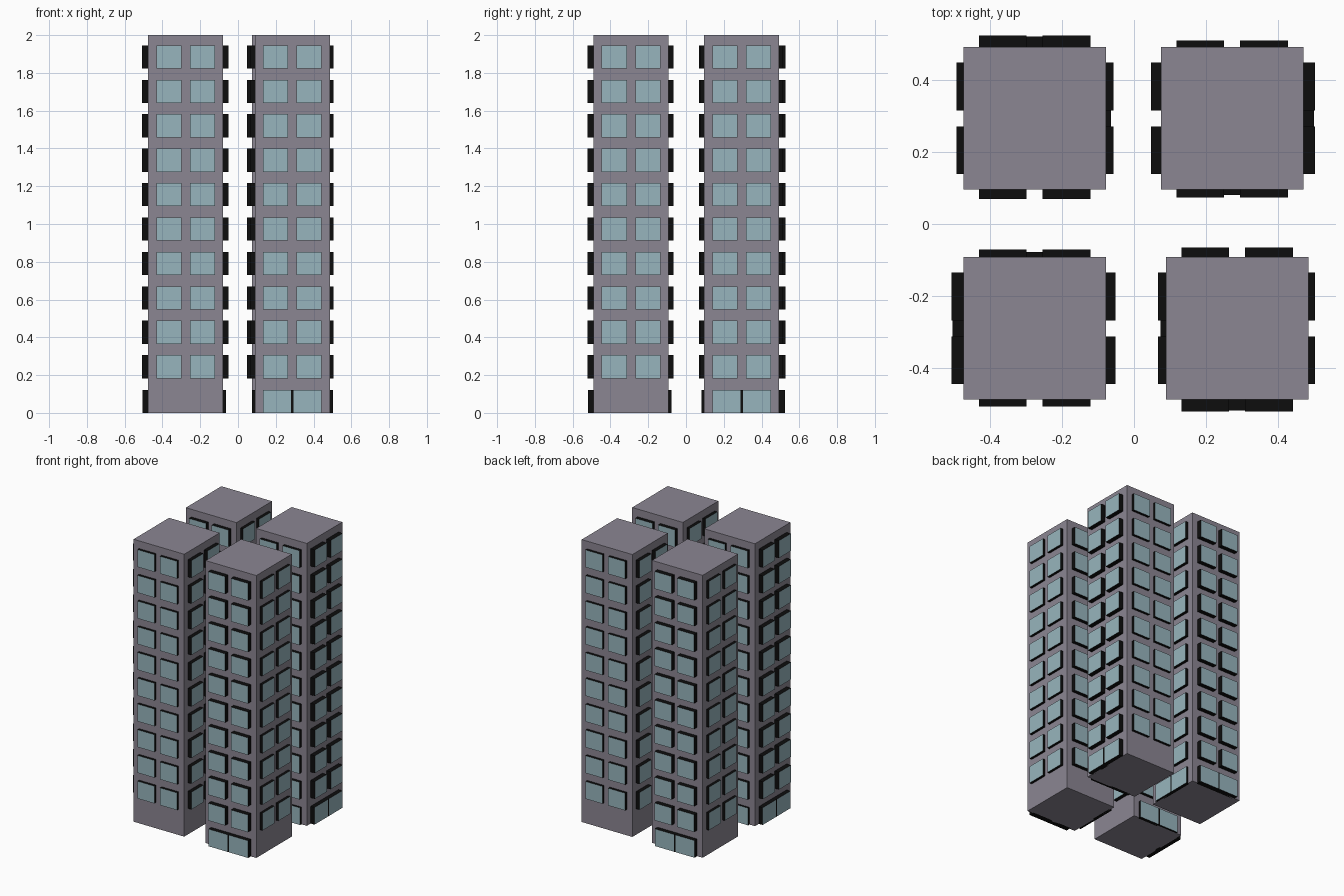
import bpy, bmesh
from math import radians
from mathutils import Matrix

if "Cube" in bpy.data.objects:
    bpy.data.objects.remove(bpy.data.objects["Cube"])

HALF, HEIGHT = 0.1985, 2.0       # tower half width and height
U_IN, U_OUT = 0.0225, 0.1555     # window inner / outer edge from the face centre
WIN_H, PITCH, FIRST = 0.123, 0.1822, 0.183


def material(name, rgb):
    m = bpy.data.materials.new(name)
    m.diffuse_color = (*rgb, 1)
    m.use_nodes = True
    m.node_tree.nodes["Principled BSDF"].inputs["Base Color"].default_value = m.diffuse_color
    return m


WALL = material("wall", (0.26, 0.24, 0.29))
FRAME = material("frame", (0.004, 0.004, 0.004))
GLASS = material("glass", (0.31, 0.46, 0.51))


def box(bm, u0, u1, z0, z1, depth, turn, glass=True):
    """Black box standing out of a wall, with a glass outer face."""
    y0, y1 = HALF - 0.01, HALF + depth
    mat = (Matrix.Rotation(turn, 4, 'Z')
           @ Matrix.Translation(((u0 + u1) / 2, (y0 + y1) / 2, (z0 + z1) / 2))
           @ Matrix.Diagonal((u1 - u0, y1 - y0, z1 - z0, 1)))
    verts = bmesh.ops.create_cube(bm, size=1, matrix=mat)["verts"]
    out = Matrix.Rotation(turn, 3, 'Z').col[1]
    faces = {f for v in verts for f in v.link_faces}
    front = max(faces, key=lambda f: f.calc_center_median().dot(out))
    front.material_index = 1 if glass else 0


def finish(bm, name, mats):
    bmesh.ops.recalc_face_normals(bm, faces=bm.faces)
    me = bpy.data.meshes.new(name)
    bm.to_mesh(me)
    bm.free()
    for m in mats:
        me.materials.append(m)
    return me


# Tower body
bm = bmesh.new()
bmesh.ops.create_cube(bm, size=1, matrix=Matrix.Translation((0, 0, HEIGHT / 2))
                      @ Matrix.Diagonal((2 * HALF, 2 * HALF, HEIGHT, 1)))
body = finish(bm, "tower_body", [WALL])

# Windows on four faces (turn, window depth, door depth or None), doors on two
SIDES = [(0, 0.033, 0.030), (-90, 0.022, 0.015), (180, 0.027, None), (90, 0.019, None)]
win, door = bmesh.new(), bmesh.new()
for deg, depth, door_depth in SIDES:
    turn = radians(deg)
    for row in range(10):
        z = FIRST + row * PITCH
        box(win, -U_OUT, -U_IN, z, z + WIN_H, depth, turn)
        box(win, U_IN, U_OUT, z, z + WIN_H, depth, turn)
    if door_depth:
        gap = 0.006
        box(door, -U_OUT, -gap, 0, 0.122, door_depth, turn)
        box(door, gap, U_OUT, 0, 0.122, door_depth, turn)
        box(door, -gap, gap, 0, 0.122, door_depth, turn, glass=False)
windows = finish(win, "windows", [FRAME, GLASS])
doors = finish(door, "doors", [FRAME, GLASS])

# Four towers, the same design turned a quarter each time
TOWERS = [("back_left", -0.277, 0.2945, 0), ("back_right", 0.2735, 0.2945, -90),
          ("front_right", 0.2875, -0.291, 180), ("front_left", -0.277, -0.291, 90)]
for where, x, y, deg in TOWERS:
    for me in (body, windows, doors):
        ob = bpy.data.objects.new(f"{where}_{me.name}", me)
        ob.location = (x, y, 0)
        ob.rotation_euler.z = radians(deg)
        bpy.context.collection.objects.link(ob)
